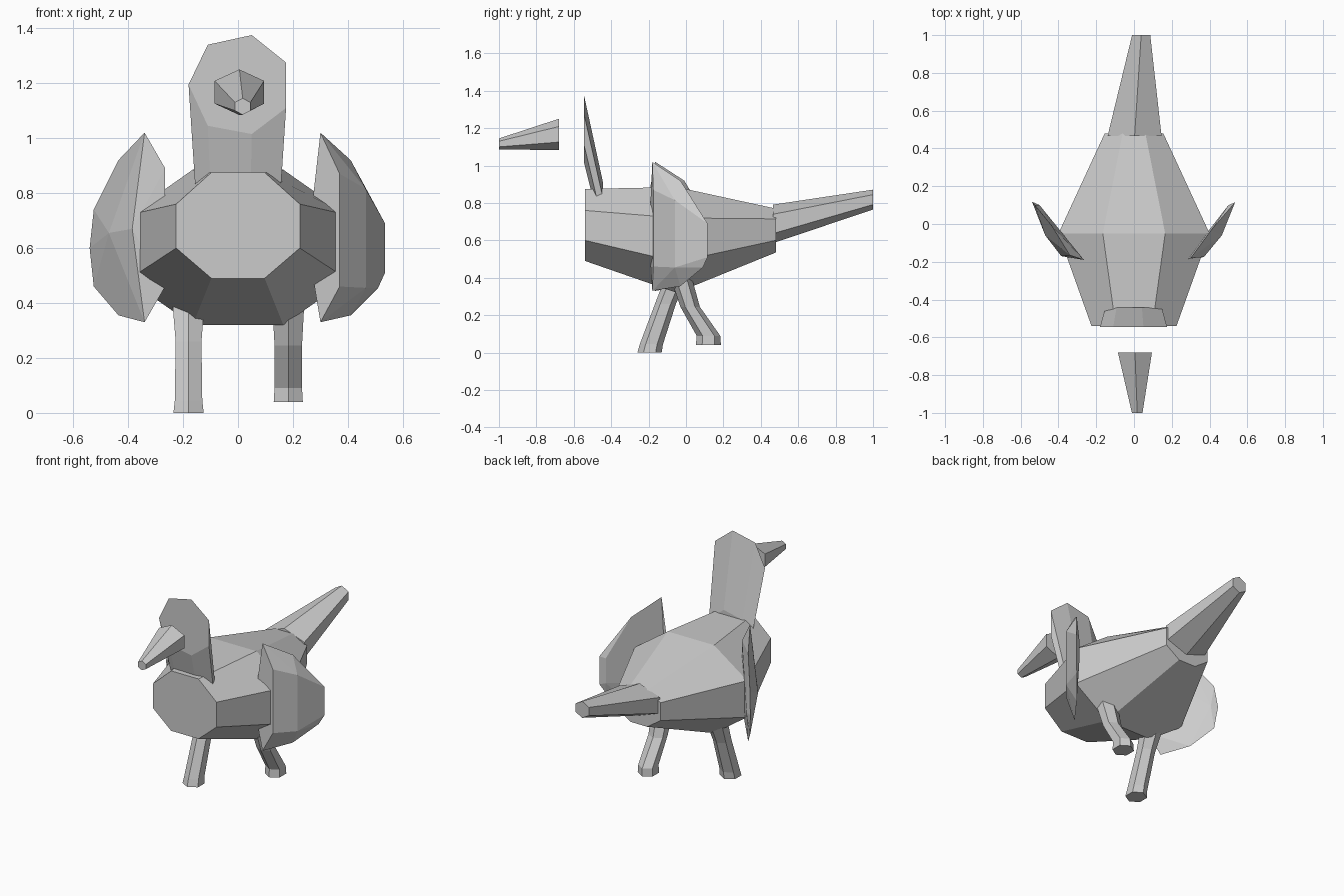
import bpy, bmesh
from math import cos, sin, pi

cube = bpy.data.objects.get("Cube")
if cube:
    bpy.data.objects.remove(cube, do_unlink=True)

grey = bpy.data.materials.new("plain grey")
grey.use_nodes = True
colour = (0.6, 0.6, 0.6, 1)
grey.diffuse_color = colour
grey.node_tree.nodes["Principled BSDF"].inputs["Base Color"].default_value = colour


def finish(name, bm):
    bmesh.ops.recalc_face_normals(bm, faces=bm.faces)
    mesh = bpy.data.meshes.new(name)
    bm.to_mesh(mesh)
    bm.free()
    mesh.materials.append(grey)
    obj = bpy.data.objects.new(name, mesh)
    bpy.context.collection.objects.link(obj)
    return obj


def loft(name, rings):
    """Skin a list of equal rings and cap both ends."""
    bm = bmesh.new()
    loops = [[bm.verts.new(p) for p in ring] for ring in rings]
    n = len(loops[0])
    for a, b in zip(loops, loops[1:]):
        for i in range(n):
            j = (i + 1) % n
            bm.faces.new((a[i], a[j], b[j], b[i]))
    bm.faces.new(loops[0])
    bm.faces.new(loops[-1])
    return finish(name, bm)


def hull(name, points):
    bm = bmesh.new()
    for p in points:
        bm.verts.new(p)
    res = bmesh.ops.convex_hull(bm, input=bm.verts)
    loose = [v for v in bm.verts if not v.link_faces]
    bmesh.ops.delete(bm, geom=loose, context='VERTS')
    bmesh.ops.dissolve_limit(bm, angle_limit=0.06, verts=bm.verts, edges=bm.edges)
    return finish(name, bm)


def octagon(y, wide, flat, top, upper, lower, bottom):
    half = [(flat, top), (wide, upper), (wide, lower), (flat, bottom)]
    return [(x, y, z) for x, z in half] + [(-x, y, z) for x, z in reversed(half)]


def upright_hex(y, x, z, rx, rz):
    """Point-up hexagon in an xz plane; rx is the half width."""
    return [(x + rx * sin(i * pi / 3) / sin(pi / 3), y, z + rz * cos(i * pi / 3))
            for i in range(6)]


def level_hex(x, y, z, rx, ry):
    return [(x + rx * sin(i * pi / 3) / sin(pi / 3), y + ry * cos(i * pi / 3), z)
            for i in range(6)]


# Body
loft("body", [octagon(-0.54, 0.225, 0.097, 0.875, 0.76, 0.60, 0.49),
              octagon(-0.05, 0.40, 0.165, 0.885, 0.72, 0.485, 0.32),
              octagon(0.48, 0.155, 0.06, 0.77, 0.715, 0.60, 0.535)])

# Tail and beak
loft("tail", [upright_hex(0.465, 0.003, 0.688, 0.143, 0.103),
              upright_hex(1.0, 0.038, 0.818, 0.048, 0.053)])
loft("beak", [upright_hex(-0.68, 0.005, 1.167, 0.09, 0.083),
              upright_hex(-1.0, 0.017, 1.115, 0.028, 0.03)])

# Neck and head: a sheared seven-sided prism running down into the body
head = [(-0.18, 1.195), (-0.11, 1.34), (0.05, 1.375), (0.175, 1.275),
        (0.175, 1.11), (0.05, 1.015), (-0.11, 1.045)]
loft("head_and_neck", [[(x, -0.545, z) for x, z in head],
                       [(x * 0.84, -0.443, 0.755 + (z - 1.195) * 0.84) for x, z in head]])

# Wings: thin faceted shells, each turned differently
hull("left_wing", [
    (0.30, -0.18, 1.02), (0.41, -0.03, 0.92), (0.535, 0.115, 0.69),
    (0.535, 0.115, 0.51), (0.51, 0.09, 0.455), (0.41, -0.03, 0.355),
    (0.30, -0.18, 0.33), (0.275, -0.19, 0.48), (0.275, -0.19, 0.80),
    (0.37, -0.175, 0.87), (0.37, -0.175, 0.46), (0.465, -0.06, 0.815),
    (0.465, -0.06, 0.455), (0.50, 0.10, 0.68), (0.50, 0.10, 0.52)])
hull("right_wing", [
    (-0.34, -0.165, 1.02), (-0.435, -0.01, 0.92), (-0.525, 0.10, 0.74),
    (-0.54, 0.118, 0.60), (-0.525, 0.10, 0.46), (-0.435, -0.01, 0.355),
    (-0.34, -0.165, 0.33), (-0.265, -0.19, 0.46), (-0.265, -0.19, 0.89),
    (-0.385, -0.17, 0.67), (-0.47, -0.06, 0.655), (-0.50, 0.10, 0.60)])

# Legs, one stepping forward and one bent back
loft("right_leg", [level_hex(-0.18, y, z, rx, ry) for y, z, rx, ry in (
    (-0.195, 0, 0.055, 0.065), (-0.185, 0.045, 0.05, 0.062),
    (-0.11, 0.26, 0.047, 0.056), (-0.045, 0.42, 0.06, 0.06))])
loft("left_leg", [level_hex(0.183, y, z, rx, ry) for y, z, rx, ry in (
    (0.12, 0.04, 0.053, 0.067), (0.12, 0.09, 0.05, 0.063),
    (0.022, 0.245, 0.05, 0.052), (-0.035, 0.43, 0.06, 0.058))])
